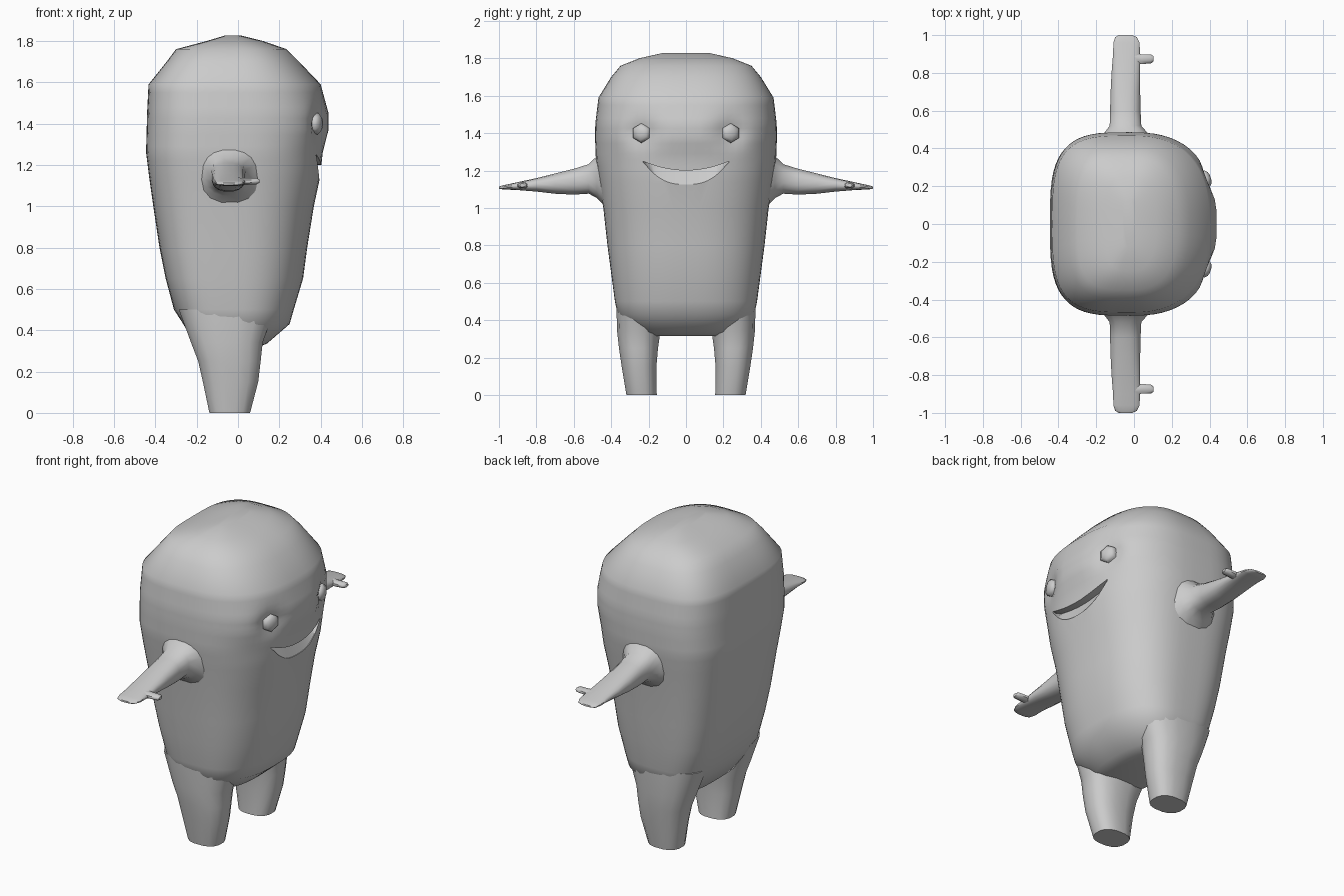
import bpy, bmesh, math
from mathutils import Vector, Matrix

if "Cube" in bpy.data.objects:
    bpy.data.objects.remove(bpy.data.objects["Cube"])

gray = bpy.data.materials.new("plain gray")
gray.diffuse_color = (0.6, 0.6, 0.6, 1)
gray.use_nodes = True
gray.node_tree.nodes["Principled BSDF"].inputs["Base Color"].default_value = gray.diffuse_color


def loft(name, rings, angle=50):
    """Skin a list of equal-length closed rings and cap both ends."""
    bm = bmesh.new()
    vs = [[bm.verts.new(p) for p in r] for r in rings]
    n = len(vs[0])
    for a, b in zip(vs, vs[1:]):
        for i in range(n):
            j = (i + 1) % n
            bm.faces.new((a[i], a[j], b[j], b[i]))
    bm.faces.new(vs[0])
    bm.faces.new(vs[-1])
    bmesh.ops.recalc_face_normals(bm, faces=bm.faces)
    me = bpy.data.meshes.new(name)
    bm.to_mesh(me)
    bm.free()
    ob = bpy.data.objects.new(name, me)
    bpy.context.collection.objects.link(ob)
    me.materials.append(gray)
    smooth(ob, angle)
    return ob


def smooth(ob, angle):
    bpy.ops.object.select_all(action='DESELECT')
    ob.select_set(True)
    bpy.context.view_layer.objects.active = ob
    bpy.ops.object.shade_smooth_by_angle(angle=math.radians(angle))


def spow(v, e):
    return math.copysign(abs(v) ** e, v)


def oval(u0, u1, v0, v1, n=2.5, segs=16):
    """Rounded-box ring in 2D filling the given bounds."""
    out = []
    for k in range(segs):
        t = 2 * math.pi * (k + 0.5) / segs
        out.append(((u0 + u1) / 2 + (u1 - u0) / 2 * spow(math.cos(t), 2 / n),
                    (v0 + v1) / 2 + (v1 - v0) / 2 * spow(math.sin(t), 2 / n)))
    return out


# Body profile: z, back x, front x, half width y
PROFILE = [
    (0.315, -0.15, 0.09, 0.20), (0.335, -0.21, 0.14, 0.27),
    (0.43, -0.265, 0.25, 0.365), (0.50, -0.31, 0.27, 0.38),
    (0.65, -0.35, 0.315, 0.40), (0.80, -0.38, 0.335, 0.42),
    (1.00, -0.41, 0.367, 0.442), (1.14, -0.43, 0.397, 0.465),
    (1.26, -0.445, 0.41, 0.482), (1.37, -0.442, 0.438, 0.486),
    (1.45, -0.44, 0.438, 0.485), (1.59, -0.433, 0.40, 0.468),
    (1.70, -0.345, 0.295, 0.40), (1.76, -0.30, 0.235, 0.35),
    (1.80, -0.15, 0.12, 0.25), (1.827, -0.06, 0.01, 0.13)]
XC, N_FRONT, N_BACK = -0.02, 2.5, 3.5


def section(z):
    for p, q in zip(PROFILE, PROFILE[1:]):
        if z <= q[0]:
            t = (z - p[0]) / (q[0] - p[0])
            return [a + (b - a) * t for a, b in zip(p, q)][1:]
    return PROFILE[-1][1:]


EYES = [(s * 0.24, 1.40) for s in (-1, 1)]


def front_x(y, z):
    _, x1, w = section(z)
    return XC + (x1 - XC) * (1 - abs(y / w) ** N_FRONT) ** (1 / N_FRONT)


def body_ring(z, segs=64):
    x0, x1, w = section(z)
    ring = []
    for k in range(segs):
        t = 2 * math.pi * k / segs
        c, s = math.cos(t), math.sin(t)
        n, a = (N_FRONT, x1 - XC) if c > 0 else (N_BACK, XC - x0)
        x, y = XC + a * spow(c, 2 / n), w * spow(s, 2 / n)
        if c > 0:  # eye sockets
            for ey, ez in EYES:
                d2 = (y - ey) ** 2 + (z - ez) ** 2
                x -= 0.04 * math.exp(-d2 / 0.006)
        ring.append((x, y, z))
    return ring


zs = sorted({p[0] for p in PROFILE} | {1.19, 1.22, 1.29, 1.32, 1.345, 1.40,
                                       1.425, 1.48, 1.51, 1.55})
body = loft("body", [body_ring(z) for z in zs])

# Smiling mouth cut under the overhanging upper lip
rings = []
for k in range(-10, 11):
    y = 0.23 * k / 10
    f = (k / 10) ** 2
    top = 1.20 + 0.05 * f
    low = min(1.125 + 0.125 * abs(k / 10) ** 2.6, top - 0.006)
    rings.append([(front_x(y, top) - 0.045, y, top),
                  (front_x(y, low) - 0.004, y, low),
                  (0.6, y, low), (0.6, y, top)])
cutter = loft("mouth_cutter", rings)
cutter.hide_render = True
mod = body.modifiers.new("mouth", 'BOOLEAN')
mod.operation, mod.solver, mod.object = 'DIFFERENCE', 'EXACT', cutter
bpy.ops.object.select_all(action='DESELECT')
body.select_set(True)
bpy.context.view_layer.objects.active = body
bpy.ops.object.modifier_apply(modifier=mod.name)
bpy.data.objects.remove(cutter)
smooth(body, 50)

# Leg: z, x range, y range; arm: y, x range, z range; thumb: x, y range, z range
LEG = [(0.0, -0.14, 0.06, 0.155, 0.32), (0.15, -0.172, 0.10, 0.157, 0.345),
       (0.25, -0.195, 0.112, 0.148, 0.36), (0.34, -0.23, 0.122, 0.135, 0.37),
       (0.50, -0.29, 0.18, 0.12, 0.375)]
ARM = [(0.42, -0.21, 0.13, 0.99, 1.34), (0.475, -0.165, 0.08, 1.05, 1.28),
       (0.52, -0.13, 0.04, 1.075, 1.235), (0.60, -0.128, 0.036, 1.07, 1.21),
       (0.70, -0.125, 0.034, 1.075, 1.185), (0.80, -0.12, 0.034, 1.087, 1.16),
       (0.90, -0.112, 0.034, 1.095, 1.138), (0.96, -0.11, 0.03, 1.098, 1.125),
       (0.99, -0.10, 0.015, 1.10, 1.118), (1.0, -0.08, -0.01, 1.103, 1.113)]
THUMB = [(0.0, 0.84, 0.91, 1.10, 1.14), (0.04, 0.845, 0.90, 1.102, 1.137),
         (0.09, 0.848, 0.90, 1.105, 1.137), (0.103, 0.86, 0.89, 1.112, 1.13)]

for side, s in (("left", 1), ("right", -1)):
    loft(side + "_leg", [[(x, s * y, z) for x, y in oval(*b)] for z, *b in LEG])
    loft(side + "_arm", [[(x, s * y, z) for x, z in oval(*b)] for y, *b in ARM])
    loft(side + "_thumb", [[(x, s * y, z) for y, z in oval(*b, 2, 8)]
                           for x, *b in THUMB])
    # Six-sided eye set in its socket, turned slightly outward
    ey, ez = s * 0.24, 1.40
    m = Matrix.Translation((front_x(ey, ez) - 0.018, ey, ez)) \
        @ Matrix.Rotation(s * math.radians(18), 4, 'Z')
    rings = [[m @ Vector((d, r * math.sin(k * math.pi / 3),
                          r * math.cos(k * math.pi / 3))) for k in range(6)]
             for d, r in ((-0.06, 0.05), (0.0, 0.052), (0.014, 0.038), (0.02, 0.015))]
    loft(side + "_eye", rings, 60)
